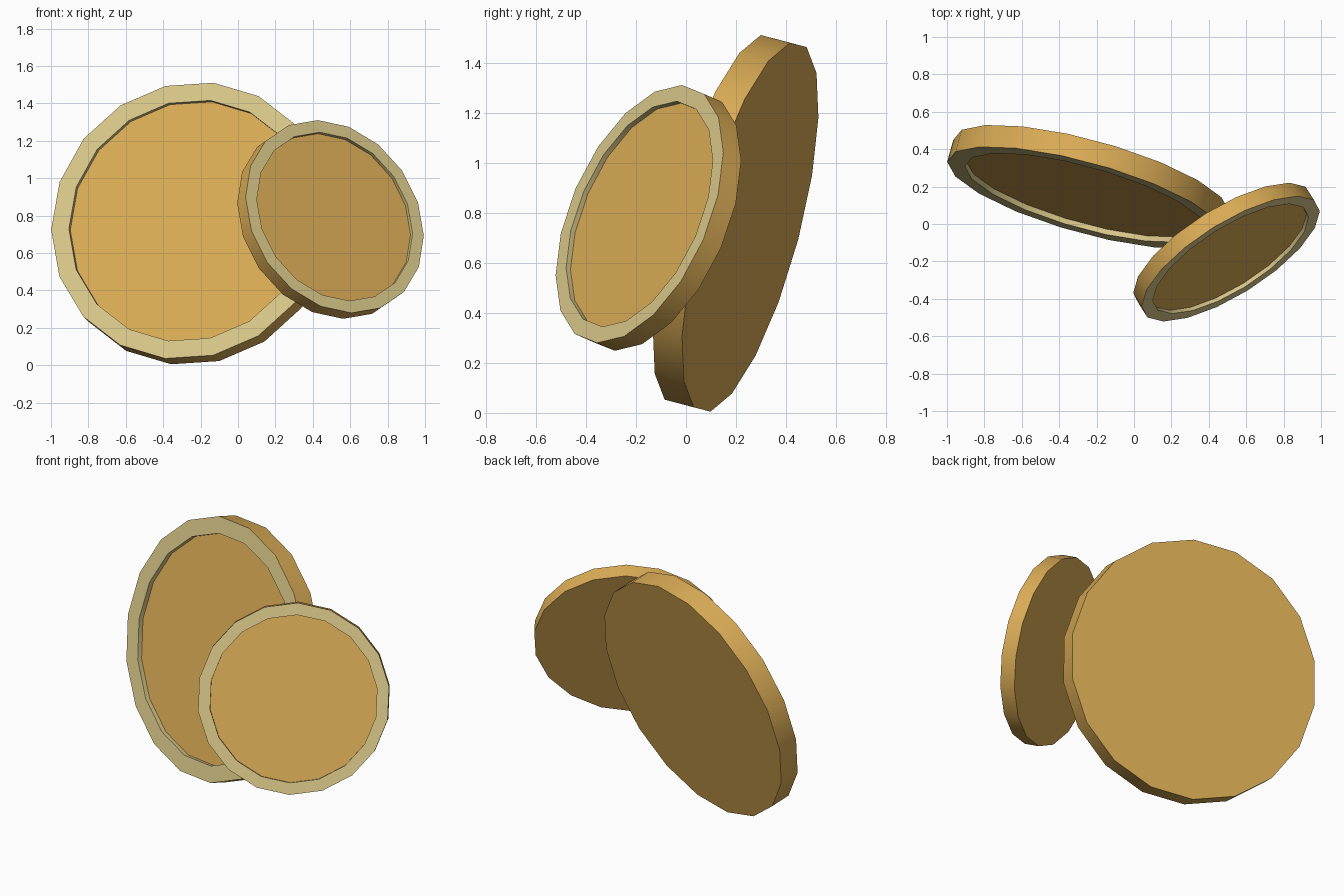
import bpy, bmesh, math
from mathutils import Vector

if "Cube" in bpy.data.objects:
    bpy.data.objects.remove(bpy.data.objects["Cube"])

SIDES = 18


def material(name, rgb):
    m = bpy.data.materials.new(name)
    m.diffuse_color = (*rgb, 1.0)
    m.use_nodes = True
    m.node_tree.nodes["Principled BSDF"].inputs["Base Color"].default_value = m.diffuse_color
    return m


gold = material("gold", (0.70, 0.41, 0.092))
pale_gold = material("pale_gold", (0.69, 0.57, 0.25))


def disc(name, centre, normal, first_corner, radius, inner, thick, recess):
    """Tilted disc; centre is the middle of the front rim plane."""
    c, n = Vector(centre), Vector(normal).normalized()
    u = Vector(first_corner)
    u = (u - n * u.dot(n)).normalized()
    v = n.cross(u)
    bm = bmesh.new()
    # profile from back edge to the sunken front face
    profile = [(radius, -thick), (radius, 0), (inner, 0), (inner, -recess)]
    rings = []
    for r, h in profile:
        ring = []
        for i in range(SIDES):
            a = math.tau * i / SIDES
            ring.append(bm.verts.new(c + n * h + (u * math.cos(a) + v * math.sin(a)) * r))
        rings.append(ring)
    # outer wall is gold, rim and inner wall are pale
    for k, (lo, hi) in enumerate(zip(rings, rings[1:])):
        for i in range(SIDES):
            j = (i + 1) % SIDES
            f = bm.faces.new((lo[i], lo[j], hi[j], hi[i]))
            f.material_index = 0 if k == 0 else 1
    # back and sunken front faces
    bm.faces.new(rings[0][::-1])
    bm.faces.new(rings[-1])
    bm.normal_update()
    me = bpy.data.meshes.new(name)
    bm.to_mesh(me)
    bm.free()
    me.materials.append(gold)
    me.materials.append(pale_gold)
    ob = bpy.data.objects.new(name, me)
    bpy.context.collection.objects.link(ob)
    bpy.ops.object.select_all(action='DESELECT')
    ob.select_set(True)
    bpy.context.view_layer.objects.active = ob
    bpy.ops.object.shade_smooth_by_angle(angle=math.radians(30))


# large disc behind, small disc in front
disc("large_coin", (-0.26, 0.14, 0.773), (-0.259, -0.934, 0.247), (0.13, 0.16, 0.736),
     0.765, 0.667, 0.125, 0.03)
disc("small_coin", (0.517, -0.186, 0.795), (0.50, -0.793, 0.349), (-0.09, 0.17, 0.515),
     0.55, 0.481, 0.09, 0.022)
